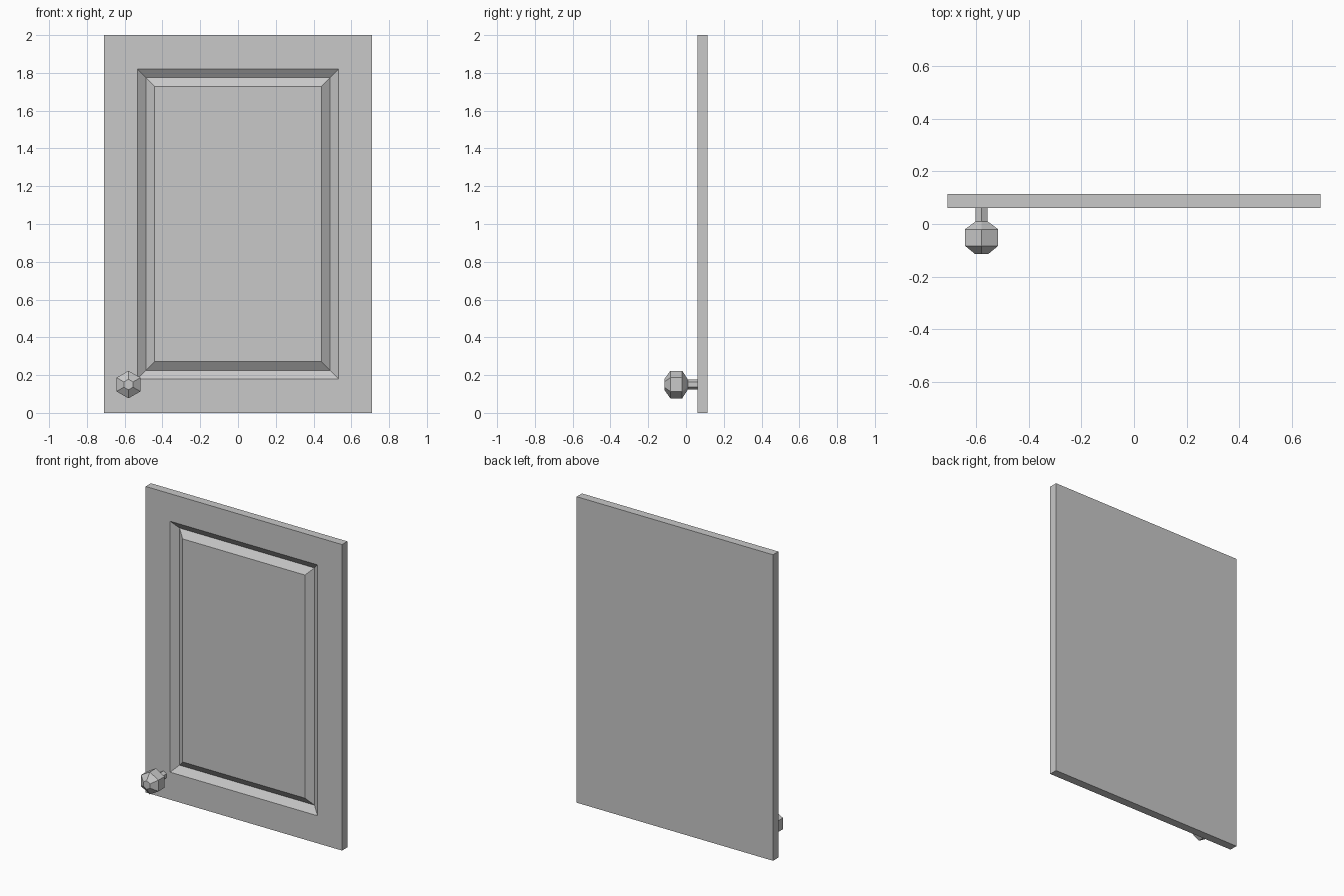
import bpy
import bmesh
import math

cube = bpy.data.objects.get("Cube")
if cube:
    bpy.data.objects.remove(cube, do_unlink=True)

GREY = (0.58, 0.58, 0.58, 1.0)
paint = bpy.data.materials.new("light grey paint")
paint.use_nodes = True
paint.diffuse_color = GREY
paint.node_tree.nodes["Principled BSDF"].inputs["Base Color"].default_value = GREY


def finish(name, bm):
    bmesh.ops.recalc_face_normals(bm, faces=bm.faces)
    mesh = bpy.data.meshes.new(name)
    bm.to_mesh(mesh)
    bm.free()
    mesh.materials.append(paint)
    obj = bpy.data.objects.new(name, mesh)
    bpy.context.collection.objects.link(obj)
    return obj


def loft(name, rings):
    """Bridge successive rings of points and cap both ends."""
    bm = bmesh.new()
    loops = [[bm.verts.new(p) for p in ring] for ring in rings]
    for a, b in zip(loops, loops[1:]):
        for i in range(len(a)):
            j = (i + 1) % len(a)
            bm.faces.new((a[i], a[j], b[j], b[i]))
    bm.faces.new(loops[0])
    bm.faces.new(loops[-1])
    return finish(name, bm)


def rectangle(half_width, half_height, y):
    return [(sx * half_width, y, 1 + sz * half_height)
            for sx, sz in ((-1, -1), (1, -1), (1, 1), (-1, 1))]


def hexagon(radius, y, x=-0.58, z=0.15):
    angles = [math.radians(30 + 60 * i) for i in range(6)]
    return [(x + radius * math.cos(a), y, z + radius * math.sin(a)) for a in angles]


# Door slab with a V-shaped groove framing a flush centre panel
BACK, FRONT, VALLEY = 0.115, 0.06, 0.093
loft("door_panel", [
    rectangle(0.71, 1.0, BACK),
    rectangle(0.71, 1.0, FRONT),
    rectangle(0.533, 0.82, FRONT),
    rectangle(0.488, 0.775, VALLEY),
    rectangle(0.442, 0.729, FRONT),
])

# Six-sided knob with its stem
loft("knob", [
    hexagon(radius, y) for radius, y in (
        (0.026, FRONT + 0.002), (0.026, 0.01), (0.073, -0.02),
        (0.073, -0.083), (0.028, -0.115))
])
